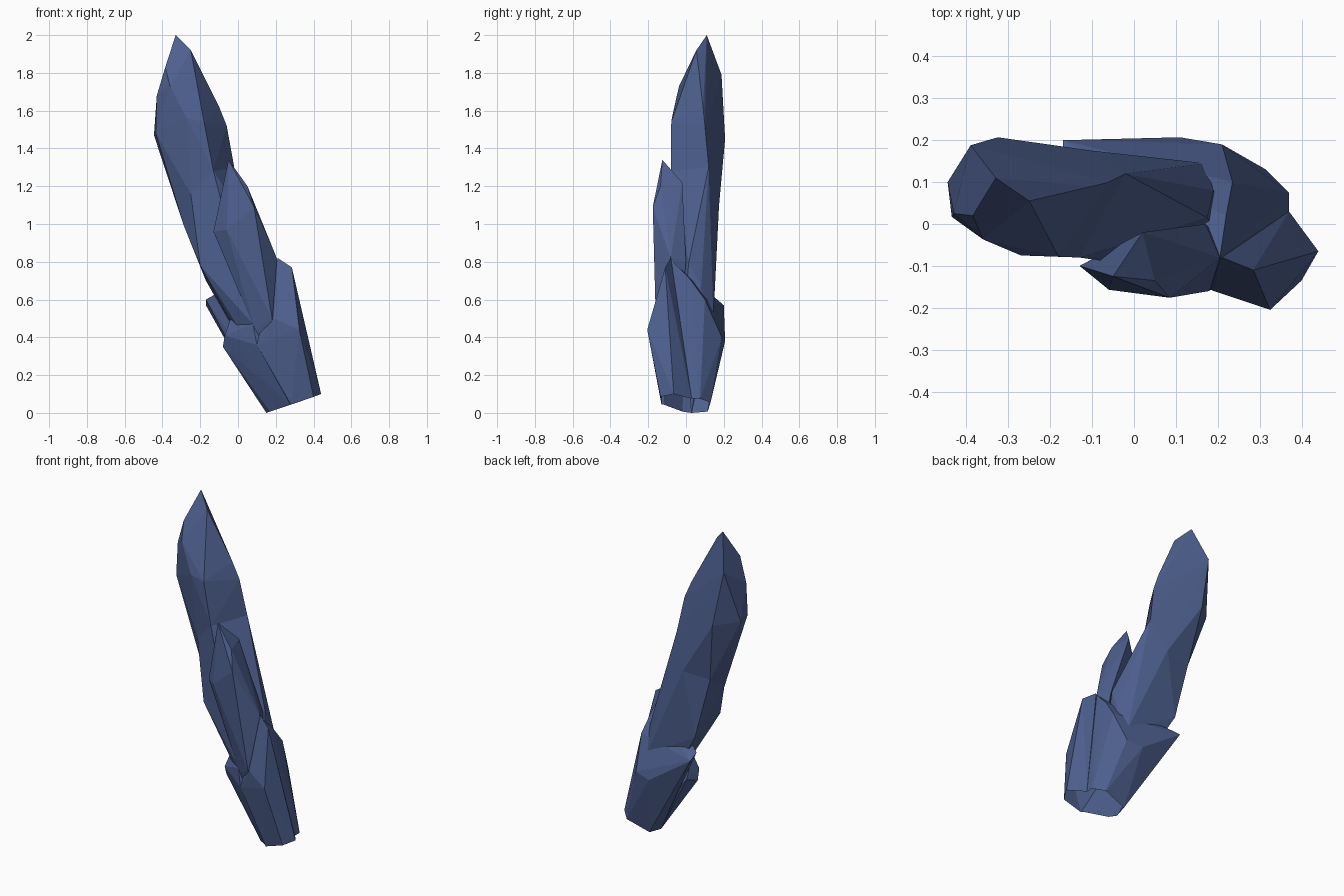
import bpy, bmesh

if "Cube" in bpy.data.objects:
    bpy.data.objects.remove(bpy.data.objects["Cube"])

stone = bpy.data.materials.new("slate blue crystal")
stone.diffuse_color = (0.075, 0.115, 0.27, 1)
stone.use_nodes = True
stone.node_tree.nodes["Principled BSDF"].inputs["Base Color"].default_value = stone.diffuse_color


def shard(name, points):
    """Flat-faced crystal shard: the convex hull of its corner points."""
    bm = bmesh.new()
    for p in points:
        bm.verts.new(p)
    res = bmesh.ops.convex_hull(bm, input=bm.verts)
    junk = {g for g in res["geom_interior"] + res["geom_unused"]
            if isinstance(g, bmesh.types.BMVert)}
    bmesh.ops.delete(bm, geom=list(junk), context='VERTS')
    bmesh.ops.recalc_face_normals(bm, faces=bm.faces)
    me = bpy.data.meshes.new(name)
    bm.to_mesh(me)
    bm.free()
    me.materials.append(stone)
    ob = bpy.data.objects.new(name, me)
    bpy.context.collection.objects.link(ob)
    return ob


def fuse(target, part):
    """Join a shard into the cluster's single skin."""
    bpy.context.view_layer.objects.active = target
    mod = target.modifiers.new("fuse", 'BOOLEAN')
    mod.operation, mod.solver, mod.object = 'UNION', 'EXACT', part
    bpy.ops.object.modifier_apply(modifier=mod.name)
    bpy.data.objects.remove(part)


# waist shared by the two halves of the tall shard
waist = [(-.25, -.04, 1.16), (-.29, .04, 1.0), (-.27, .15, 1.08),
         (-.10, .175, 1.1), (-.02, .12, 1.3), (-.13, -.08, 1.28)]

# tall shard, head
cluster = shard("crystal_cluster", waist + [
    (-.33, .11, 2.0), (-.25, .055, 1.92), (-.385, .02, 1.83), (-.39, .188, 1.79),
    (-.43, .025, 1.68), (-.36, -.037, 1.73), (-.27, -.075, 1.56), (-.18, -.078, 1.54),
    (-.10, .09, 1.62), (-.06, .10, 1.52), (-.445, .10, 1.47), (-.435, .017, 1.48),
    (-.325, .207, 1.45)])

# tall shard, stem
fuse(cluster, shard("main_shard_stem", waist + [
    (-.20, -.05, .78), (-.17, .155, .70), (.17, .145, .5),
    (.19, .08, .66), (.175, .015, .8), (.08, -.11, .47), (-.04, -.01, .5),
    (.17, .08, .1), (.22, -.05, .1)]))

# second shard leaning on the front
fuse(cluster, shard("front_shard", [
    (-.05, -.125, 1.34), (.02, -.02, 1.22), (.05, -.135, 1.2), (.085, -.176, 1.09),
    (-.13, -.10, .96), (-.06, -.157, .97), (.205, -.08, .82), (.18, -.16, .5),
    (.09, -.11, .44), (.17, .0, .8), (.25, -.07, .1)]))

# broken collar around the back
fuse(cluster, shard("back_collar", [
    (-.17, .2, .57), (-.17, .14, .6), (.11, .207, .38), (.21, .19, .4),
    (.235, .10, .6), (.22, .02, .71), (.205, -.08, .81), (.315, .13, .055),
    (.37, .075, .075), (.37, .02, .075), (.17, .115, .007), (.15, .03, .0),
    (.23, -.04, .027)]))

# short shard at the right front
fuse(cluster, shard("right_shard", [
    (.285, -.11, .77), (.21, -.08, .82), (.25, -.15, .51), (.325, -.205, .44),
    (.19, -.16, .5), (.10, -.12, .36), (.44, -.065, .10), (.40, -.135, .085),
    (.28, -.13, .045), (.23, -.01, .027), (.37, .03, .075)]))

# low shard at the left front
fuse(cluster, shard("left_shard", [
    (-.07, -.03, .41), (-.04, -.01, .5), (.08, -.11, .47), (.10, -.12, .36),
    (-.08, .0, .35), (-.06, .08, .38), (.15, .03, .0),
    (.17, -.02, .007), (.28, -.12, .045), (.25, .03, .034)]))

# the broken foot is open and hollow
bm = bmesh.new()
bm.from_mesh(cluster.data)
foot = [f for f in bm.faces if f.calc_center_median().z < .12 and f.normal.z < -.75]
bmesh.ops.delete(bm, geom=foot, context='FACES')
bm.to_mesh(cluster.data)
bm.free()
cluster.data.materials.clear()
cluster.data.materials.append(stone)
for f in cluster.data.polygons:
    f.material_index = 0
    f.use_smooth = False
